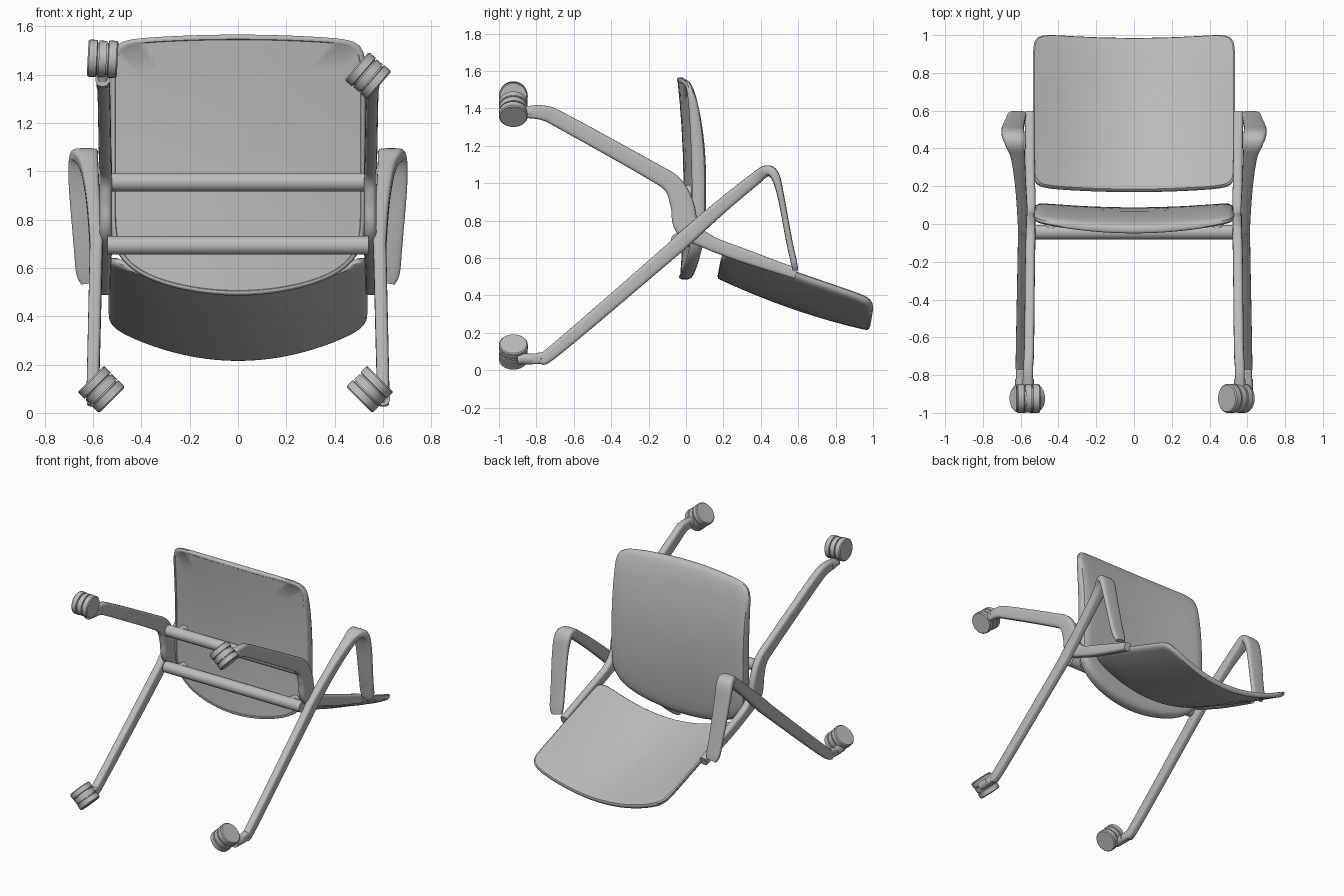
import bpy, bmesh, math
from mathutils import Vector

cube = bpy.data.objects.get("Cube")
if cube:
    bpy.data.objects.remove(cube, do_unlink=True)

GREY = (0.5, 0.5, 0.5, 1.0)
grey = bpy.data.materials.new("plain grey")
grey.use_nodes = True
grey.diffuse_color = GREY
grey.node_tree.nodes["Principled BSDF"].inputs["Base Color"].default_value = GREY


def rings_to_object(name, rings, angle=40):
    """Skin a list of closed rings, cap both ends and shade smooth."""
    bm = bmesh.new()
    loops = [[bm.verts.new(p) for p in ring] for ring in rings]
    n = len(loops[0])
    for a, b in zip(loops, loops[1:]):
        for i in range(n):
            j = (i + 1) % n
            bm.faces.new((a[i], a[j], b[j], b[i]))
    bm.faces.new(loops[0])
    bm.faces.new(loops[-1])
    bmesh.ops.recalc_face_normals(bm, faces=bm.faces)
    mesh = bpy.data.meshes.new(name)
    bm.to_mesh(mesh)
    bm.free()
    mesh.materials.append(grey)
    obj = bpy.data.objects.new(name, mesh)
    bpy.context.collection.objects.link(obj)
    bpy.ops.object.select_all(action="DESELECT")
    obj.select_set(True)
    bpy.context.view_layer.objects.active = obj
    bpy.ops.object.shade_smooth_by_angle(angle=math.radians(angle))
    return obj


def rounded_square(per_side, n_up, n_down):
    """Unit square outline with rounded corners, softer or harder per half."""
    corners = [(1, -1), (1, 1), (-1, 1), (-1, -1)]
    pts = []
    for k in range(4):
        (ax, ay), (bx, by) = corners[k], corners[(k + 1) % 4]
        for i in range(per_side):
            f = i / per_side
            x, y = ax + (bx - ax) * f, ay + (by - ay) * f
            n = n_up if y > 0 else n_down
            r = (abs(x) ** n + abs(y) ** n) ** (1 / n)
            pts.append((x / r, y / r))
    return pts


def panel(name, outline, layers, surface):
    """Panel from concentric outlines; layers hold (scale, depth)."""
    return rings_to_object(name, [[surface(s * u, s * v, w) for u, v in outline]
                                  for s, w in layers])


def sweep(name, points, steps=6):
    """Rounded bar along a smooth path of (x, y, z, width, thickness)."""
    pts = [Vector(p) for p in points]
    ext = [2 * pts[0] - pts[1]] + pts + [2 * pts[-1] - pts[-2]]
    path = []
    for p0, p1, p2, p3 in zip(ext, ext[1:], ext[2:], ext[3:]):
        for i in range(steps):
            t = i / steps
            path.append(0.5 * (2 * p1 + (p2 - p0) * t
                               + (2 * p0 - 5 * p1 + 4 * p2 - p3) * t * t
                               + (3 * p1 - p0 - 3 * p2 + p3) * t ** 3))
    path.append(pts[-1])
    section = rounded_square(6, 4, 4)
    rings = []
    for i, p in enumerate(path):
        d = path[min(i + 1, len(path) - 1)] - path[max(i - 1, 0)]
        tangent = Vector(d[:3]).normalized()
        normal = Vector((1, 0, 0)).cross(tangent).normalized()
        side = tangent.cross(normal)
        c = Vector(p[:3])
        rings.append([c + side * u * p[3] / 2 + normal * v * p[4] / 2 for u, v in section])
    return rings_to_object(name, rings)


def lathe(name, centre, axis, profile, segments=32):
    """Turn (position, radius) pairs around an axis."""
    axis = Vector(axis).normalized()
    a = axis.orthogonal().normalized()
    b = axis.cross(a)
    turn = [2 * math.pi * i / segments for i in range(segments)]
    return rings_to_object(name, [[Vector(centre) + axis * h + (a * math.cos(t) + b * math.sin(t)) * r
                                   for t in turn] for h, r in profile], 30)


def rod(name, start, end, radius):
    d = Vector(end) - Vector(start)
    return lathe(name, start, d, [(0, radius), (d.length, radius)], 20)


# Seat: thick cushion bowed across its width, with a thin rim underneath
def seat_surface(u, v, w):
    z = 1.025 + 0.54 * v - 0.025 * u * u * max(v, 0) + 0.13 * u * u * max(-v, 0)
    k = (z - 0.95) / 0.61
    bowl = 1 - u * u
    back = 0.115 - (0.085 * k ** 2.5 if k > 0 else 0.08 * k * k) - 0.027 * bowl
    front = 0.035 - 0.03 * k * k - 0.055 * bowl
    return Vector((0.528 * u, front + (back - front) * w, z))


panel("seat", rounded_square(24, 15, 7),
      [(0.02, 1), (0.25, 1), (0.5, 1), (0.75, 1), (0.88, 0.99), (0.95, 0.94), (0.985, 0.82), (1, 0.6),
       (1, 0.2), (0.99, 0.04), (0.98, 0), (0.965, 0), (0.96, 0.06), (0.75, 0.06), (0.5, 0.06),
       (0.25, 0.06), (0.02, 0.06)], seat_surface)


# Backrest: thin shell, hollow across its width
def backrest_surface(u, v, w):
    bowl = 1 - u * u
    z = 0.527 - 0.14 * v - 0.14 * bowl - 0.025 * (1 - v * v) * bowl
    return Vector((0.535 * u, 0.61 + 0.405 * v - 0.025 * bowl - 0.016 * (1 - w), z - 0.035 * (1 - w)))


panel("backrest", rounded_square(24, 14, 16),
      [(0.02, 1), (0.25, 1), (0.5, 1), (0.75, 1), (0.95, 1), (0.985, 0.95), (1, 0.7), (1, 0.3),
       (0.985, 0.05), (0.95, 0), (0.75, 0), (0.5, 0), (0.25, 0), (0.02, 0)], backrest_surface)

# Cross bars with small mounting pads under the seat
for label, z in (("upper", 0.955), ("lower", 0.693)):
    rod(label + "_cross_bar", (-0.54, -0.043, z), (0.54, -0.043, z), 0.039)
    for side in (-1, 1):
        rod(label + "_mounting_pad", (0.44 * side, -0.04, z), (0.44 * side, 0.04, z), 0.035)

# Side frames: one bar runs into the back support, the other into the arm
back_bar = [(0.56, -0.87, 1.38, 0.05, 0.06), (0.56, -0.76, 1.375, 0.052, 0.08),
            (0.555, -0.65, 1.325, 0.052, 0.088), (0.55, -0.2, 1.075, 0.052, 0.095),
            (0.547, -0.07, 0.99, 0.052, 0.105), (0.547, -0.02, 0.88, 0.052, 0.125),
            (0.547, 0.005, 0.77, 0.052, 0.13), (0.547, 0.11, 0.69, 0.052, 0.08),
            (0.55, 0.3, 0.615, 0.05, 0.075), (0.552, 0.59, 0.515, 0.05, 0.058)]
arm_bar = [(0.6, -0.87, 0.06, 0.05, 0.05), (0.6, -0.78, 0.065, 0.05, 0.06),
           (0.6, -0.69, 0.115, 0.052, 0.07), (0.588, -0.1, 0.62, 0.054, 0.082),
           (0.587, 0, 0.71, 0.056, 0.085), (0.6, 0.2, 0.885, 0.058, 0.075),
           (0.615, 0.36, 1.015, 0.075, 0.068), (0.63, 0.43, 1.065, 0.105, 0.06),
           (0.64, 0.475, 1.04, 0.12, 0.05), (0.641, 0.507, 0.93, 0.117, 0.036),
           (0.628, 0.55, 0.7, 0.105, 0.034), (0.62, 0.575, 0.585, 0.1, 0.034),
           (0.612, 0.584, 0.54, 0.075, 0.03)]
for label, side in (("left", 1), ("right", -1)):
    for part, bar in (("back_support_leg", back_bar), ("arm_leg", arm_bar)):
        sweep(label + "_" + part, [(p[0] * side,) + p[1:] for p in bar])

# Casters: twin wheels around a hub, each swivelled its own way
half = [(0.062, 0.01), (0.062, 0.071), (0.056, 0.077), (0.025, 0.077), (0.022, 0.074),
        (0.022, 0.067), (0.016, 0.067), (0.016, 0.075)]
wheel = half + [(-h, r) for h, r in reversed(half)]
casters = [("upper_left", (0.538, 1.395), (0.76, -0.65), (0.56, 1.38)),
           ("upper_right", (-0.56, 1.465), (1, -0.05), (-0.56, 1.38)),
           ("lower_left", (0.545, 0.097), (0.7, 0.7), (0.6, 0.06)),
           ("lower_right", (-0.565, 0.097), (0.7, -0.7), (-0.6, 0.06))]
for label, (x, z), (ax, az), (sx, sz) in casters:
    lathe(label + "_caster", (x, -0.923, z), (ax, 0, az), wheel)
    rod(label + "_caster_stem", (sx, -0.82, sz), (sx, -0.9, sz), 0.03)
    rod(label + "_caster_fork", (sx, -0.88, sz), (x, -0.92, z), 0.026)
